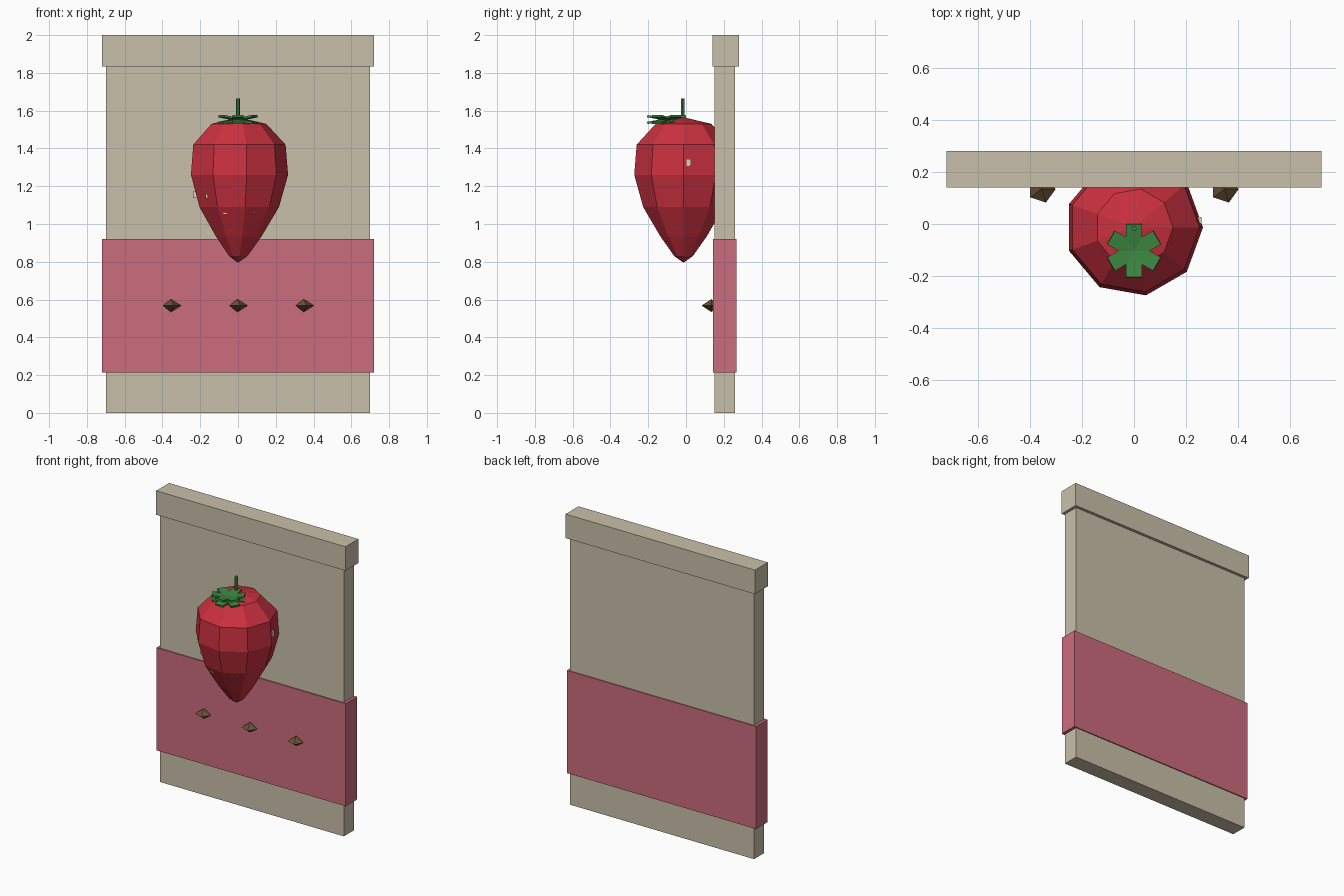
import bpy, bmesh, math
from mathutils import Matrix, Vector

cube = bpy.data.objects.get("Cube")
if cube:
    bpy.data.objects.remove(cube, do_unlink=True)


def material(name, rgb):
    m = bpy.data.materials.new(name)
    m.use_nodes = True
    m.diffuse_color = (*rgb, 1)
    m.node_tree.nodes["Principled BSDF"].inputs["Base Color"].default_value = (*rgb, 1)
    return m


beige = material("beige", (0.59, 0.53, 0.40))
pink = material("pink", (0.60, 0.15, 0.20))
red = material("berry red", (0.60, 0.03, 0.05))
green = material("leaf green", (0.045, 0.24, 0.05))
brown = material("seed brown", (0.14, 0.08, 0.035))
cream = material("pale cream", (0.72, 0.66, 0.50))


def finish(bm, name, mat):
    bmesh.ops.recalc_face_normals(bm, faces=bm.faces)
    mesh = bpy.data.meshes.new(name)
    bm.to_mesh(mesh)
    bm.free()
    mesh.materials.append(mat)
    ob = bpy.data.objects.new(name, mesh)
    bpy.context.collection.objects.link(ob)
    return ob


def add_box(bm, size, matrix):
    bmesh.ops.create_cube(bm, size=1, matrix=matrix @ Matrix.Diagonal((*size, 1)))


def slab(name, half_x, y0, y1, z0, z1, mat):
    bm = bmesh.new()
    add_box(bm, (2 * half_x, y1 - y0, z1 - z0),
            Matrix.Translation((0, (y0 + y1) / 2, (z0 + z1) / 2)))
    return finish(bm, name, mat)


def lathe(name, profile, sides, centre, mat):
    """Flat-sided solid from (radius, z) rings; zero radius makes a pole."""
    bm = bmesh.new()
    rings = []
    for r, z in profile:
        count = sides if r else 1
        rings.append([bm.verts.new(Vector(centre) + Vector((
            r * math.cos(math.tau * i / sides), r * math.sin(math.tau * i / sides), z)))
            for i in range(count)])
    for a, b in zip(rings, rings[1:]):
        for i in range(sides):
            j = (i + 1) % sides
            quad = [a[i % len(a)], a[j % len(a)], b[j % len(b)], b[i % len(b)]]
            bm.faces.new(list(dict.fromkeys(quad)))
    return finish(bm, name, mat)


# Panel with cap and wrapped band
slab("back_panel", 0.70, 0.15, 0.26, 0, 1.84, beige)
slab("top_cap", 0.72, 0.14, 0.28, 1.835, 2.0, beige)
slab("pink_band", 0.72, 0.142, 0.267, 0.215, 0.92, pink)

# Nine-sided berry, partly sunk into the panel
berry = [(0, 0.795), (0.05, 0.83), (0.125, 0.935), (0.217, 1.09),
         (0.265, 1.26), (0.252, 1.42), (0.15, 1.53), (0, 1.565)]
lathe("strawberry", berry, 9, (0, -0.013, 0), red)

# Pale seeds set in the berry
bm = bmesh.new()
for x, y, z in [(-0.16, -0.15, 1.155), (-0.226, 0.07, 1.155), (0.247, 0.014, 1.325),
                (-0.065, -0.178, 1.07), (0.075, -0.172, 1.075)]:
    add_box(bm, (0.024, 0.024, 0.036), Matrix.Translation((x, y, z)))
finish(bm, "berry_seeds", cream)

# Leaf crown: tilted strips crossing at the centre
bm = bmesh.new()
for i in range(6):
    turn = Matrix.Rotation(i * math.tau / 6, 4, "Z")
    tilt = Matrix.Rotation(math.radians(10), 4, "X")
    add_box(bm, (0.06, 0.208, 0.012), Matrix.Translation((0, -0.103, 1.553)) @ turn @ tilt)
finish(bm, "leaf_crown", green)

# Stem
lathe("stem", [(0, 1.54), (0.011, 1.54), (0.011, 1.665), (0, 1.665)], 6, (0, -0.018, 0), green)

# Row of five-sided brown seeds
for side, x in (("right", -0.355), ("middle", -0.003), ("left", 0.348)):
    lathe(side + "_band_seed", [(0, -0.034), (0.054, 0), (0, 0.034)], 5, (x, 0.134, 0.568), brown)
